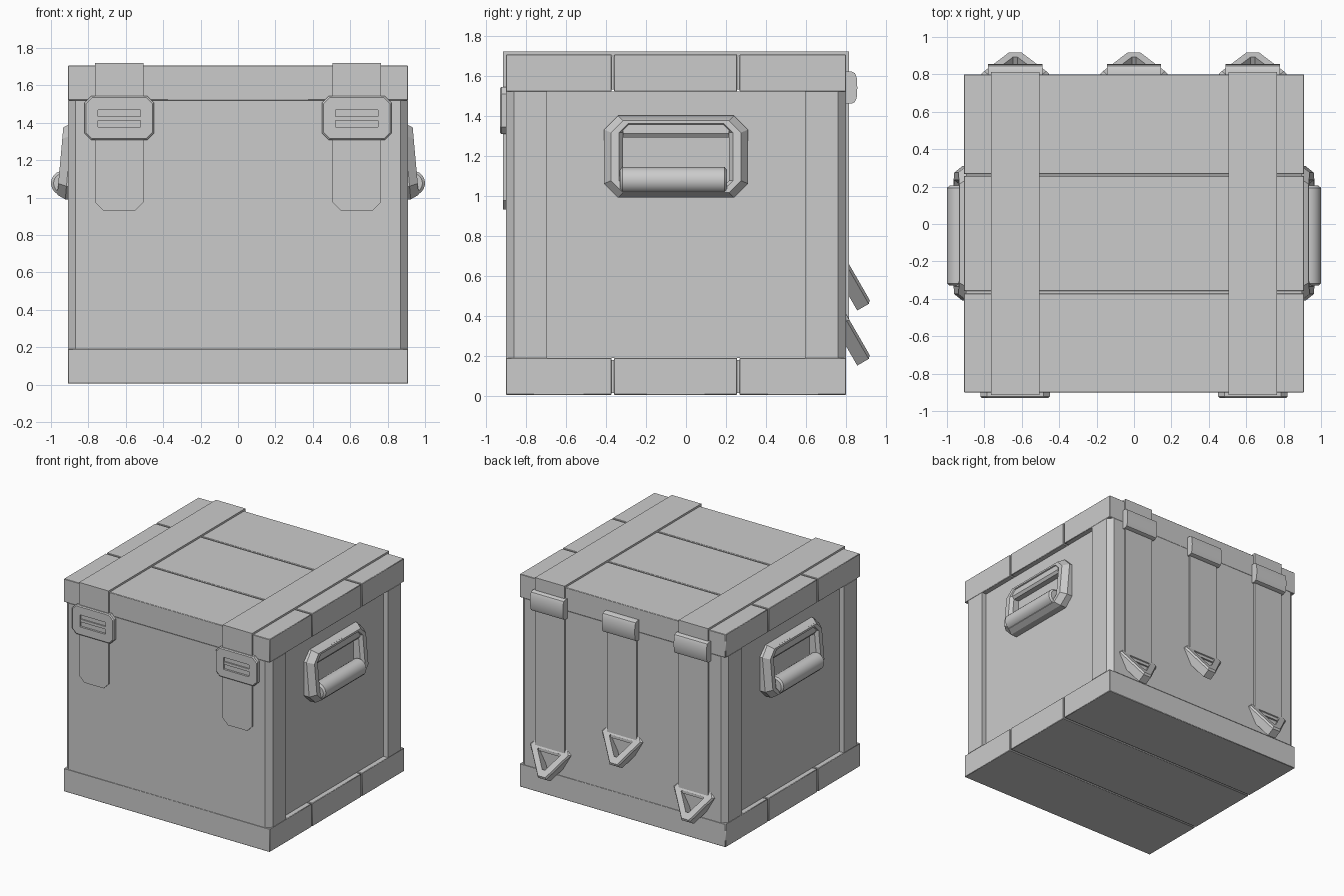
import bpy, bmesh, math
from mathutils import Vector

if "Cube" in bpy.data.objects:
    bpy.data.objects.remove(bpy.data.objects["Cube"])


def loft(name, loops, ring=False, bevel=0.0):
    """Bridge equal-length loops; close into a ring or cap both ends."""
    bm = bmesh.new()
    rows = [[bm.verts.new(p) for p in loop] for loop in loops]
    n = len(rows[0])
    pairs = list(zip(rows, rows[1:])) + ([(rows[-1], rows[0])] if ring else [])
    for a, b in pairs:
        for i in range(n):
            j = (i + 1) % n
            bm.faces.new((a[i], a[j], b[j], b[i]))
    if not ring:
        bm.faces.new(rows[0])
        bm.faces.new(rows[-1])
    bmesh.ops.recalc_face_normals(bm, faces=bm.faces)
    me = bpy.data.meshes.new(name)
    bm.to_mesh(me)
    bm.free()
    me.shade_smooth()
    me.set_sharp_from_angle(angle=math.radians(28))
    ob = bpy.data.objects.new(name, me)
    bpy.context.collection.objects.link(ob)
    if bevel:
        m = ob.modifiers.new("bevel", 'BEVEL')
        m.width = bevel
        m.segments = 1
    return ob


def box(name, x0, x1, y0, y1, z0, z1, bevel=0.0):
    rect = [(x0, y0), (x1, y0), (x1, y1), (x0, y1)]
    return loft(name, [[(x, y, z) for x, y in rect] for z in (z0, z1)], bevel=bevel)


def octagon(cu, cv, hu, hv, c):
    """Rectangle with cut corners, as 2D points."""
    return [(cu + a, cv + b) for a, b in (
        (-hu + c, -hv), (hu - c, -hv), (hu, -hv + c), (hu, hv - c),
        (hu - c, hv), (-hu + c, hv), (-hu, hv - c), (-hu, -hv + c))]


# crate body: cut corners and shallow recessed side panels
half = [(.87, -.9), (.91, -.86), (.91, -.695), (.87, -.695),
        (.87, .595), (.91, .595), (.91, .76), (.87, .8)]
outline = half + [(-x, y) for x, y in reversed(half)]
loft("crate_body", [[(x, y, z) for x, y in outline] for z in (.19, 1.52)])

# lid and base, three planks each over a core that fills the grooves
for part, z0, z1 in (("base", .005, .19), ("lid", 1.52, 1.705)):
    box(part + "_core", -.898, .898, -.89, .79, z0 + .01, z1 - .01)
    for i, (y0, y1) in enumerate(((-.9, -.371), (-.359, .256), (.268, .8))):
        box(f"{part}_plank_{i}", -.91, .91, y0, y1, z0, z1, .003)

# straps over the lid with front buckles
for s in (-1, 1):
    cx = .635 * s
    x0, x1 = cx - .13, cx + .13
    box("lid_strap", x0, x1, -.914, .814, 1.70, 1.72)
    tail = [(x0, 1.70), (x0, .975), (x0 + .045, .93),
            (x1 - .045, .93), (x1, .975), (x1, 1.70)]
    loft("front_strap", [[(x, y, z) for x, z in tail] for y in (-.89, -.914)])
    outer = octagon(cx, 1.425, .185, .117, .035)
    rim = octagon(cx, 1.425, .178, .110, .033)
    slot = octagon(cx, 1.423, .113, .048, .004)
    loft("buckle", [[(x, y, z) for x, z in pts] for pts, y in (
        (outer, -.895), (outer, -.923), (rim, -.93), (slot, -.93), (slot, -.895))], ring=True)
    box("buckle_bar", cx - .115, cx + .115, -.924, -.9, 1.412, 1.434)

# rear straps, rollers and tilted triangular rings
tri = [(-.15, 0), (.15, 0), (.18, .05), (.035, .27), (-.035, .27), (-.18, .05)]
hole = [(-.095, .062), (.095, .062), (.1, .072), (.012, .205), (-.012, .205), (-.1, .072)]
edge = [(u * .92, .1 + (v - .1) * .92) for u, v in tri]
along, normal = Vector((0, .5, -.866)), Vector((0, .866, .5))
roller = [(.79, 1.46), (.828, 1.46), (.844, 1.468), (.853, 1.49), (.856, 1.54),
          (.853, 1.59), (.844, 1.612), (.828, 1.62), (.79, 1.62)]
for cx, drop in ((-.635, .275), (0, 0), (.635, .275)):
    top = 1.71 if drop else 1.55
    box("rear_strap", cx - .13, cx + .13, .79, .814, .62 - drop, top)
    loft("rear_roller", [[(x, y, z) for y, z in roller] for x in (cx - .145, cx + .145)])
    origin = Vector((cx, .79, .70 - drop))
    loft("triangle_ring", [[origin + Vector((u, 0, 0)) + along * v + normal * h for u, v in pts]
                           for pts, h in ((tri, -.08), (tri, -.014), (edge, 0),
                                          (hole, 0), (hole, -.08))], ring=True)

# side handles: bevelled frame leaning out at the bottom, top bar and round grip
frame_loops = (
    (octagon(-.05, 1.195, .36, .205, .07), None),
    (octagon(-.05, 1.195, .36, .205, .07), -.045),
    (octagon(-.05, 1.195, .325, .180, .06), 0),
    (octagon(-.05, 1.195, .285, .165, .045), 0),
    (octagon(-.05, 1.195, .265, .155, .035), -.025),
    (octagon(-.05, 1.195, .265, .155, .035), None))
for s in (-1, 1):
    loft("handle_frame", [[(s * (.865 if h is None else .965 - .09 * (z - 1.03) + h), y, z)
                           for y, z in pts] for pts, h in frame_loops], ring=True)
    bar = [(.865, 1.29), (.915, 1.29), (.93, 1.31), (.925, 1.38), (.865, 1.38)]
    loft("handle_top_bar", [[(s * x, y, z) for x, z in bar] for y in (-.315, .215)])
    grip = []
    for y, r in ((-.33, .052), (-.318, .066), (.193, .066), (.205, .052)):
        grip.append([(s * (.934 + r * math.cos(a)), y, 1.077 + r * math.sin(a))
                     for a in (math.tau * i / 24 for i in range(24))])
    loft("handle_grip", grip)
